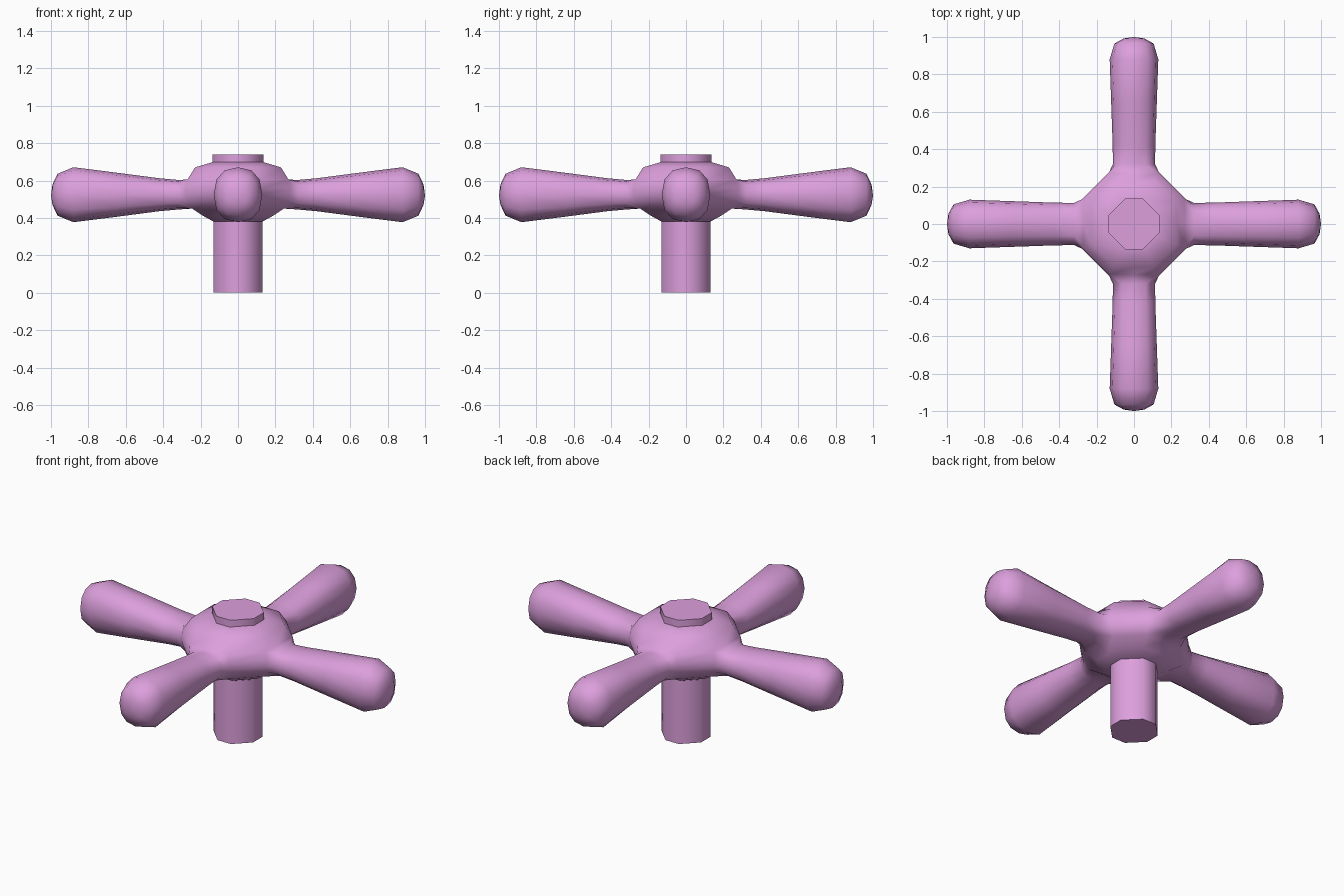
import bpy, bmesh, math

if "Cube" in bpy.data.objects:
    bpy.data.objects.remove(bpy.data.objects["Cube"])

mat = bpy.data.materials.new("plum")
mat.diffuse_color = (0.72, 0.35, 0.72, 1)
mat.use_nodes = True
mat.node_tree.nodes["Principled BSDF"].inputs["Base Color"].default_value = mat.diffuse_color


def finish(bm, name, angle):
    bmesh.ops.recalc_face_normals(bm, faces=bm.faces)
    me = bpy.data.meshes.new(name)
    bm.to_mesh(me)
    bm.free()
    ob = bpy.data.objects.new(name, me)
    bpy.context.collection.objects.link(ob)
    me.materials.append(mat)
    bpy.ops.object.select_all(action='DESELECT')
    ob.select_set(True)
    bpy.context.view_layer.objects.active = ob
    bpy.ops.object.shade_smooth_by_angle(angle=math.radians(angle))
    return ob


def turn(x, y, q):
    for _ in range(q):
        x, y = -y, x
    return x, y


def ring(bm, r, z, sides):
    """Four-fold ring: each quadrant repeats the points (r, s * r)."""
    return [bm.verts.new((*turn(r, s * r, q), z)) for q in range(4) for s in sides]


def bridge(bm, a, b, skip=lambda i: False):
    n = len(a)
    for i in range(n):
        if not skip(i):
            j = (i + 1) % n
            bm.faces.new((a[i], a[j], b[j], b[i]))


def prism(name, levels):
    """Eight-sided post with narrow faces on the axes."""
    bm = bmesh.new()
    rings = [ring(bm, r, z, (-0.34, 0.34)) for r, z in levels]
    for a, b in zip(rings, rings[1:]):
        bridge(bm, a, b)
    bm.faces.new(rings[0])
    bm.faces.new(rings[-1])
    return finish(bm, name, 50)


# Stem and top cap
prism("stem", [(0.13, 0.0), (0.13, 0.40)])
prism("top_cap", [(0.137, 0.68), (0.137, 0.74)])

# Hub: rounded body with an opening on each side for an arm
profile = [(0.13, 0.38), (0.185, 0.41), (0.245, 0.45), (0.27, 0.49), (0.28, 0.525),
           (0.28, 0.56), (0.27, 0.605), (0.23, 0.67), (0.13, 0.70)]
bm = bmesh.new()
hub = [ring(bm, r, z, (-0.47, 0, 0.47)) for r, z in profile]
LOW, HIGH = 2, 6
for k in range(len(hub) - 1):
    bridge(bm, hub[k], hub[k + 1], lambda i: LOW <= k < HIGH and i % 3 < 2)
bm.faces.new(hub[0])
bm.faces.new(hub[-1])

# Arms: flared grips growing out of the hub openings (x, half width, half height)
stations = [(0.32, 0.113, 0.079), (0.42, 0.114, 0.088), (0.65, 0.122, 0.118),
            (0.88, 0.13, 0.147), (0.965, 0.105, 0.112), (0.992, 0.055, 0.055)]
for q in range(4):
    c = 3 * q
    loop = ([hub[k][c + 2] for k in (4, 5, 6)] + [hub[HIGH][c + 1]]
            + [hub[k][c] for k in (6, 5, 4, 3, 2)] + [hub[LOW][c + 1]]
            + [hub[k][c + 2] for k in (2, 3)])
    for x, hy, hz in stations:
        new = []
        for i in range(12):
            t = math.radians(30 * i)
            co, si = math.cos(t), math.sin(t)
            y = hy * math.copysign(abs(co) ** 0.85, co)
            z = 0.524 + hz * math.copysign(abs(si) ** 0.85, si)
            new.append(bm.verts.new((*turn(x, y, q), z)))
        bridge(bm, loop, new)
        loop = new
    tip = bm.verts.new((*turn(1.0, 0, q), 0.52))
    for i in range(12):
        bm.faces.new((loop[i], loop[(i + 1) % 12], tip))
finish(bm, "cross_handle", 60)
